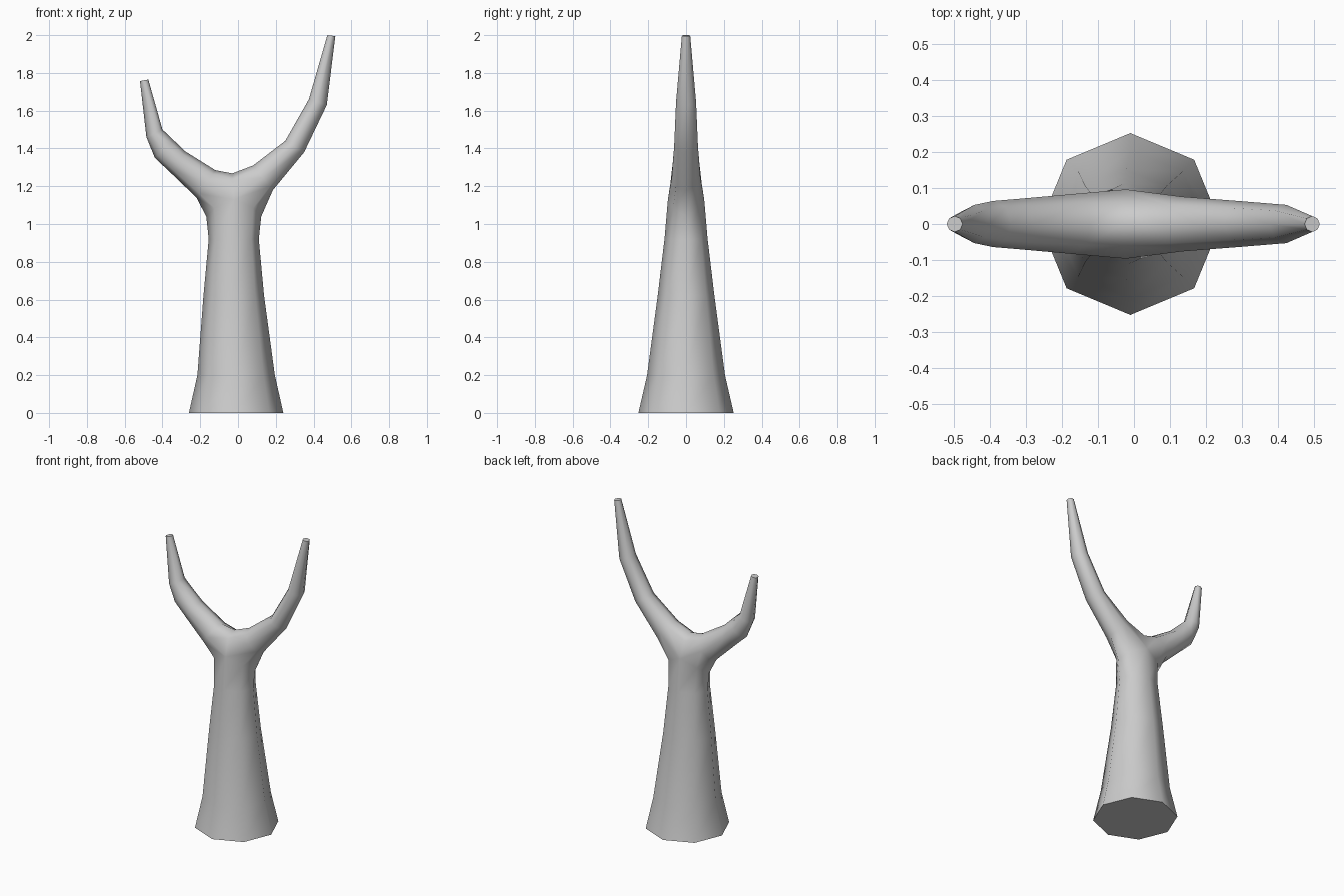
import bpy, bmesh
from math import sin, cos, pi
from mathutils import Vector

cube = bpy.data.objects.get("Cube")
if cube:
    bpy.data.objects.remove(cube)

SIDES = 8
bm = bmesh.new()


def ring(a, b, half_depth):
    """Eight-sided ring from outer point a to inner point b (x, z), with a depth in y."""
    a, b = Vector((a[0], 0, a[1])), Vector((b[0], 0, b[1]))
    mid, arm = (a + b) / 2, (a - b) / 2
    return [bm.verts.new(mid + arm * cos(t) + Vector((0, half_depth * sin(t), 0)))
            for t in (2 * pi * i / SIDES for i in range(SIDES))]


def bridge(r, s):
    for i in range(SIDES):
        j = (i + 1) % SIDES
        bm.faces.new((r[i], r[j], s[j], s[i]))


def loft(rings):
    for r, s in zip(rings, rings[1:]):
        bridge(r, s)


# Trunk: height, right edge, left edge, half depth
trunk = [ring((x1, z), (x0, z), d) for z, x0, x1, d in (
    (0, -0.26, 0.24, 0.252), (0.2, -0.215, 0.195, 0.206),
    (0.62, -0.183, 0.138, 0.15), (0.92, -0.155, 0.11, 0.114),
    (1.04, -0.168, 0.123, 0.096))]
fork = trunk[-1]
for i, v in enumerate(fork):
    v.co.z += 0.09 * sin(2 * pi * i / SIDES) ** 2
loft(trunk)
bm.faces.new(trunk[0])

# Saddle between the branches, shared by both
saddle = [bm.verts.new(p) for p in
          ((-0.03, 0.06, 1.235), (-0.03, 0, 1.268), (-0.03, -0.06, 1.235))]

# Branches: outer point, inner point, half depth
left = [((0.185, 1.18), (0.08, 1.31), 0.076), ((0.35, 1.38), (0.25, 1.44), 0.063),
        ((0.47, 1.63), (0.375, 1.66), 0.053), ((0.515, 1.995), (0.473, 2.0), 0.022)]
right = [((-0.22, 1.14), (-0.12, 1.285), 0.083), ((-0.355, 1.27), (-0.28, 1.385), 0.07),
         ((-0.44, 1.35), (-0.34, 1.443), 0.064), ((-0.485, 1.46), (-0.4, 1.5), 0.053),
         ((-0.519, 1.757), (-0.475, 1.765), 0.022)]
for sections, order in ((left, (0, 1, 2, 6, 7)), (right, (4, 3, 2, 6, 5))):
    v = [fork[i] for i in order]
    rings = [v[:3] + saddle + v[3:]] + [ring(*s) for s in sections]
    loft(rings)
    bm.faces.new(rings[-1])

bmesh.ops.recalc_face_normals(bm, faces=bm.faces)
mesh = bpy.data.meshes.new("forked_trunk")
bm.to_mesh(mesh)
bm.free()
tree = bpy.data.objects.new("forked_trunk", mesh)
bpy.context.collection.objects.link(tree)

# Plain grey bark
grey = bpy.data.materials.new("bark_grey")
grey.use_nodes = True
colour = (0.6, 0.6, 0.6, 1)
grey.diffuse_color = colour
grey.node_tree.nodes["Principled BSDF"].inputs["Base Color"].default_value = colour
mesh.materials.append(grey)

bpy.context.view_layer.objects.active = tree
tree.select_set(True)
bpy.ops.object.shade_smooth_by_angle(angle=pi / 3)
